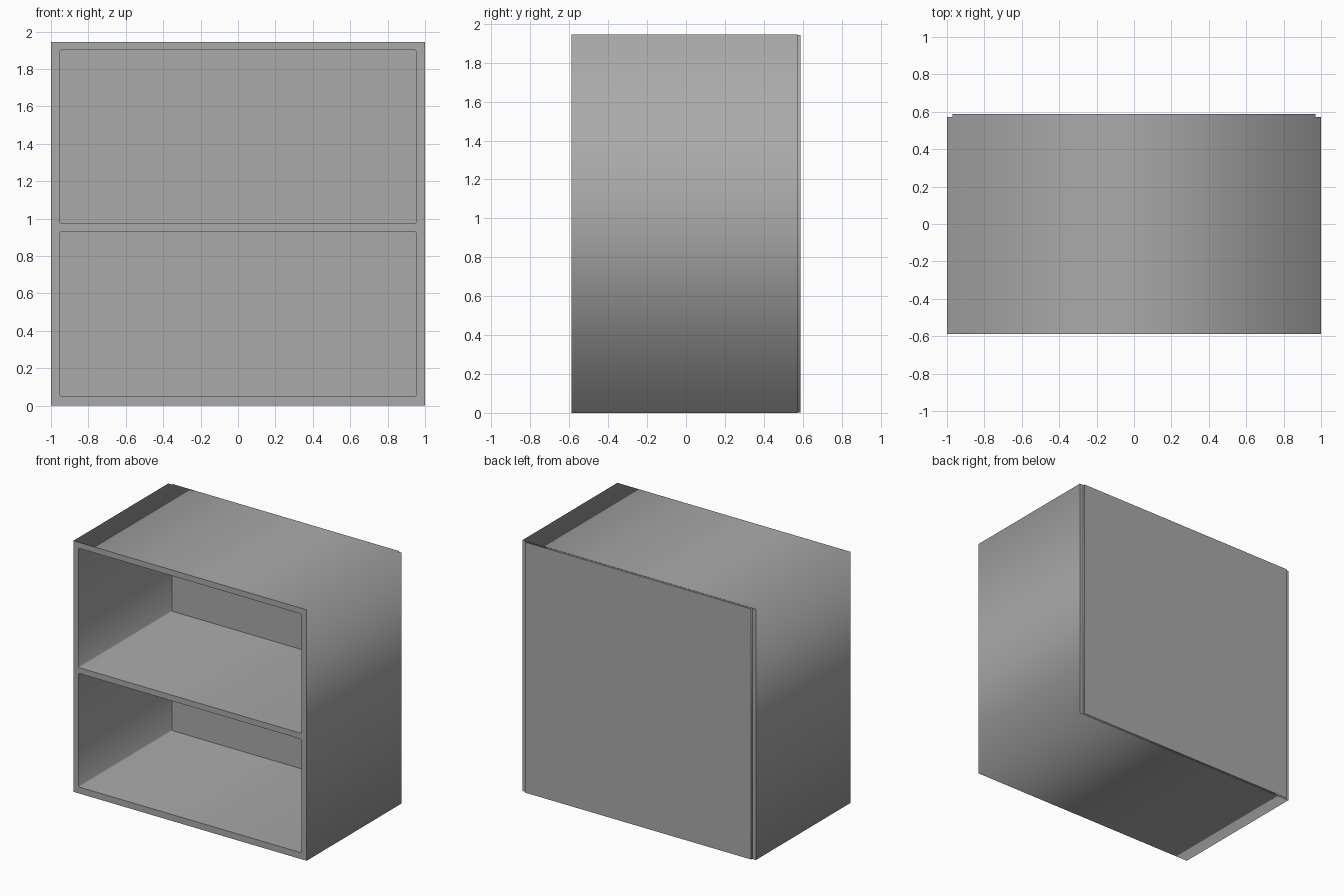
import bpy

cube = bpy.data.objects.get("Cube")
if cube:
    bpy.data.objects.remove(cube, do_unlink=True)

grey = bpy.data.materials.new("plain grey")
grey.use_nodes = True
colour = (0.4, 0.4, 0.4, 1)
grey.diffuse_color = colour
grey.node_tree.nodes["Principled BSDF"].inputs["Base Color"].default_value = colour


def outline(spline_list, x, z0, z1, radius=0):
    """Add a rectangle, with small cut corners if a radius is given."""
    r = radius
    points = [(-x + r, z0), (x - r, z0), (x, z0 + r), (x, z1 - r),
              (x - r, z1), (-x + r, z1), (-x, z1 - r), (-x, z0 + r)]
    if not r:
        points = [(-x, z0), (x, z0), (x, z1), (-x, z1)]
    spline = spline_list.new('POLY')
    spline.points.add(len(points) - 1)
    for p, (px, pz) in zip(spline.points, points):
        p.co = (px, pz, 0, 1)
    spline.use_cyclic_u = True


def panel(name, y0, y1, outlines):
    """Extrude front outlines along y; inner outlines become openings."""
    curve = bpy.data.curves.new(name, 'CURVE')
    curve.dimensions = '2D'
    curve.fill_mode = 'BOTH'
    curve.extrude = (y1 - y0) / 2
    for o in outlines:
        outline(curve.splines, *o)
    curve.materials.append(grey)
    obj = bpy.data.objects.new(name, curve)
    obj.location.y = (y0 + y1) / 2
    obj.rotation_euler.x = 1.5707963
    bpy.context.collection.objects.link(obj)
    bpy.ops.object.select_all(action='DESELECT')
    obj.select_set(True)
    bpy.context.view_layer.objects.active = obj
    bpy.ops.object.convert(target='MESH')


HEIGHT = 1.945
# Carcass with two compartments separated by the shelf
panel("cabinet_frame", -0.588, 0.573,
      [(1, 0, HEIGHT), (0.955, 0.05, 0.93, 0.008), (0.955, 0.975, 1.9, 0.008)])
# Back board, set partly into the frame and standing slightly proud
panel("back_board", 0.555, 0.588, [(0.97, 0.002, HEIGHT - 0.002)])
